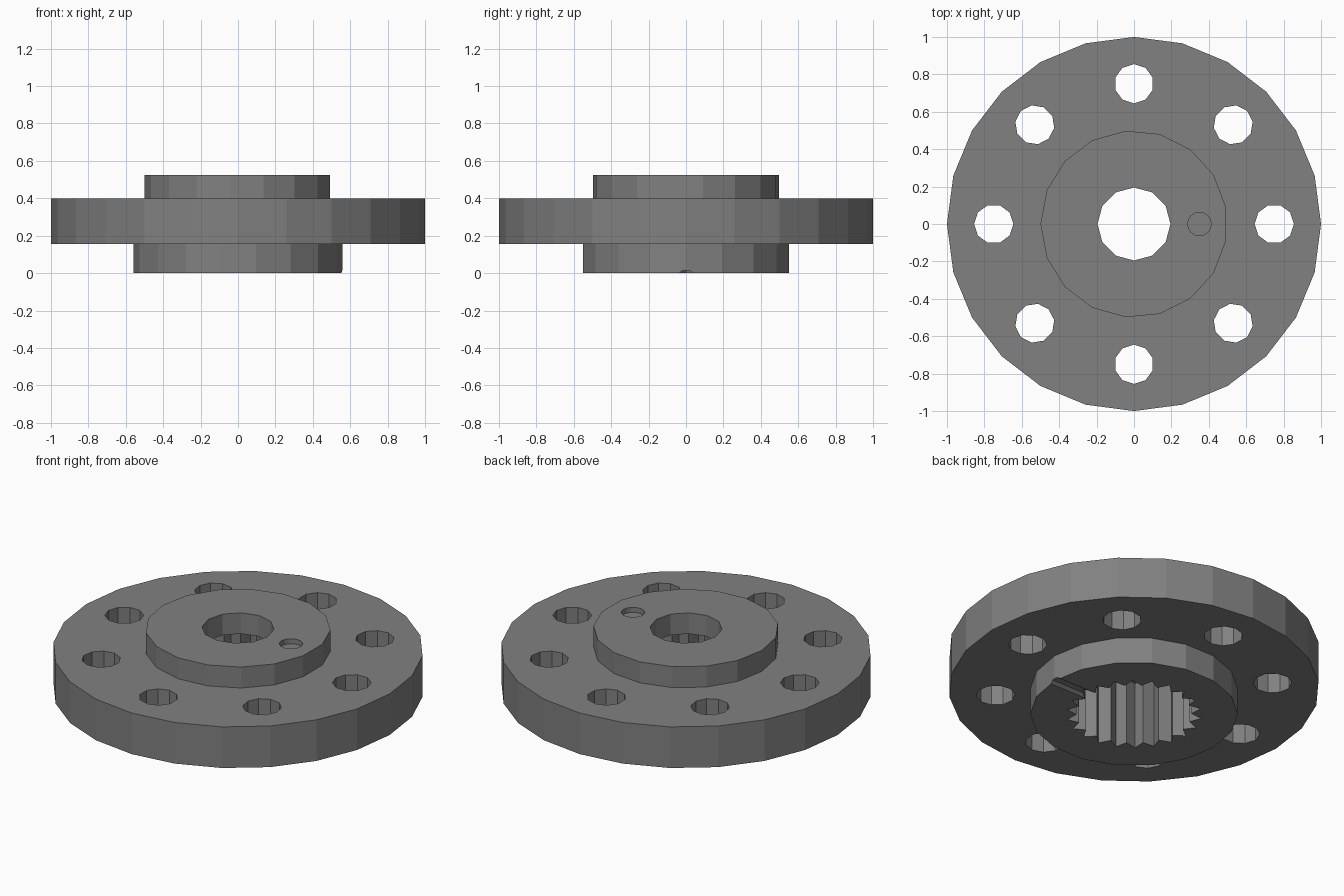
import bpy
from math import sin, cos, pi
from mathutils import Matrix

cube = bpy.data.objects.get("Cube")
if cube:
    bpy.data.objects.remove(cube, do_unlink=True)

steel = bpy.data.materials.new("grey steel")
steel.use_nodes = True
GREY = (0.22, 0.22, 0.22, 1)
steel.diffuse_color = GREY
steel.node_tree.nodes["Principled BSDF"].inputs["Base Color"].default_value = GREY


def prism(name, radii, sides, z0, z1, phase=0.0, place=Matrix()):
    """Upright prism; the radii alternate around the outline."""
    ring = []
    for i in range(sides):
        a, r = phase + 2 * pi * i / sides, radii[i % len(radii)]
        ring.append((r * cos(a), r * sin(a)))
    verts = [(x, y, z) for z in (z0, z1) for x, y in ring]
    faces = [tuple(reversed(range(sides))), tuple(range(sides, 2 * sides))]
    for i in range(sides):
        j = (i + 1) % sides
        faces.append((i, j, j + sides, i + sides))
    mesh = bpy.data.meshes.new(name)
    mesh.from_pydata(verts, [], faces)
    mesh.transform(place)
    mesh.materials.append(steel)
    obj = bpy.data.objects.new(name, mesh)
    bpy.context.collection.objects.link(obj)
    return obj


def combine(body, other, operation):
    """Apply a boolean to the body and discard the other solid."""
    mod = body.modifiers.new(operation.lower(), 'BOOLEAN')
    mod.operation, mod.object, mod.solver = operation, other, 'EXACT'
    bpy.context.view_layer.objects.active = body
    bpy.ops.object.modifier_apply(modifier=mod.name)
    bpy.data.objects.remove(other, do_unlink=True)


# Flange disc with upper and lower hubs
flange = prism("flange", [1.0], 24, 0.155, 0.40)
combine(flange, prism("upper_hub", [0.5], 17, 0.3, 0.525, pi), 'UNION')
combine(flange, prism("lower_hub", [0.56], 18, 0.0, 0.25), 'UNION')

# Toothed socket below, round bore above
combine(flange, prism("spline_socket", [0.365, 0.31], 44, -0.1, 0.40), 'DIFFERENCE')
combine(flange, prism("bore", [0.195], 12, 0.3, 0.7), 'DIFFERENCE')

# Ring of bolt holes
for k in range(8):
    turn = Matrix.Rotation(k * pi / 4, 4, 'Z') @ Matrix.Translation((0.75, 0, 0))
    combine(flange, prism("bolt_hole", [0.105], 10, 0.05, 0.6, 0, turn), 'DIFFERENCE')

# Shallow locating dimple on the upper hub
dimple_place = Matrix.Translation((0.35, 0, 0))
combine(flange, prism("dimple", [0.063], 16, 0.495, 0.6, 0, dimple_place), 'DIFFERENCE')

# Radial groove under the lower hub
groove_place = Matrix.Translation((0, 0, -0.043)) @ Matrix.Rotation(pi / 2, 4, 'Y')
combine(flange, prism("groove", [0.06], 10, 0.25, 0.7, pi / 10, groove_place), 'DIFFERENCE')
